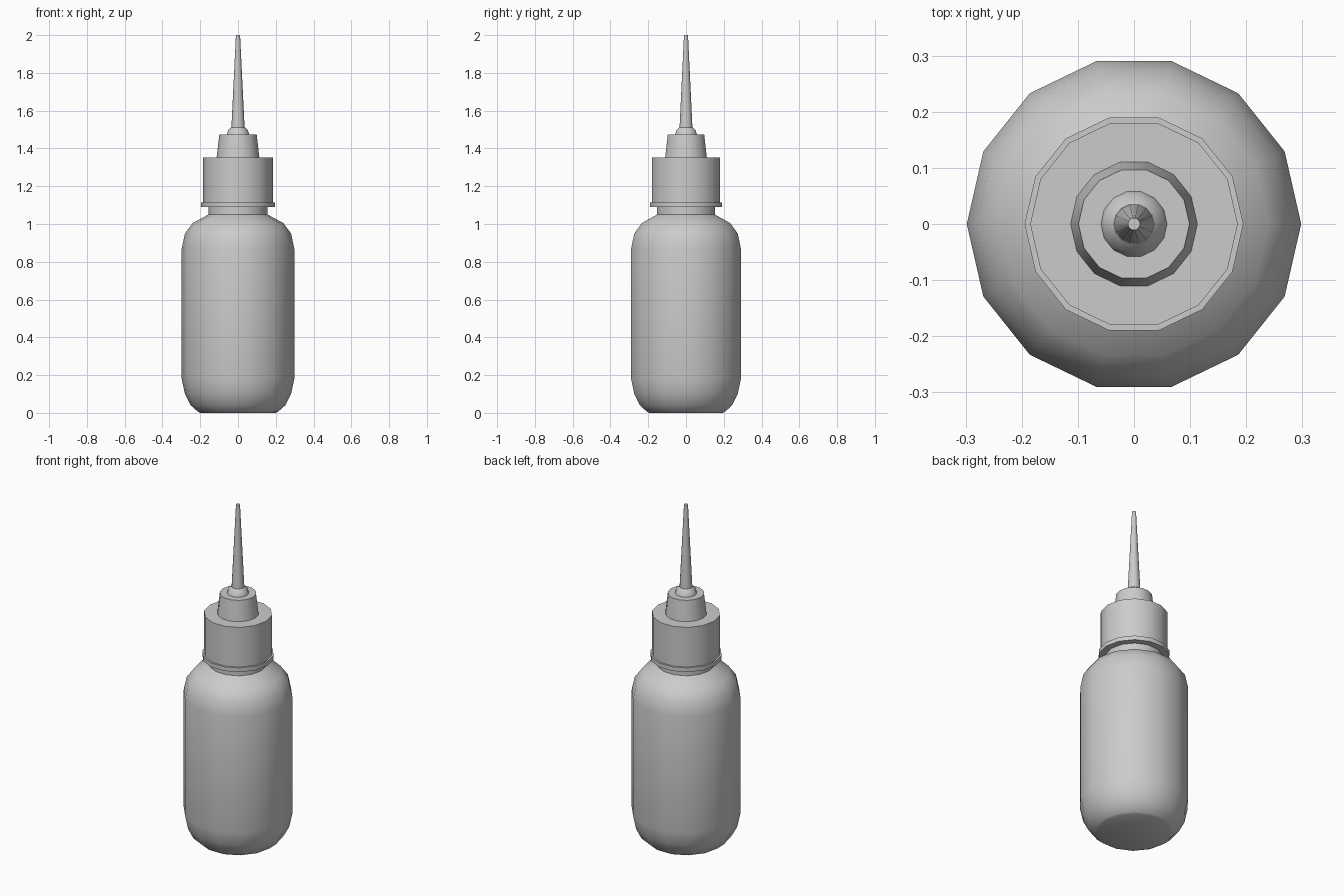
import bpy, bmesh
from math import cos, sin, tau, radians

if "Cube" in bpy.data.objects:
    bpy.data.objects.remove(bpy.data.objects["Cube"])

SIDES = 14


def lathe(name, profile, smooth=35):
    """Revolve (radius, z) points around z, with closed ends."""
    bm = bmesh.new()
    rings = [[bm.verts.new((r * cos(tau * i / SIDES), r * sin(tau * i / SIDES), z))
              for i in range(SIDES)] for r, z in profile]
    for a, b in zip(rings, rings[1:]):
        for i in range(SIDES):
            j = (i + 1) % SIDES
            bm.faces.new((a[i], a[j], b[j], b[i]))
    bm.faces.new(rings[0][::-1])
    bm.faces.new(rings[-1])
    mesh = bpy.data.meshes.new(name)
    bm.to_mesh(mesh)
    bm.free()
    ob = bpy.data.objects.new(name, mesh)
    bpy.context.collection.objects.link(ob)
    bpy.ops.object.select_all(action='DESELECT')
    ob.select_set(True)
    bpy.context.view_layer.objects.active = ob
    bpy.ops.object.shade_smooth_by_angle(angle=radians(smooth))
    return ob


# Rounded bottle with neck
lathe("bottle_body", [(0.2, 0), (0.212, 0.006), (0.25, 0.04), (0.281, 0.1), (0.298, 0.18),
                      (0.298, 0.87), (0.281, 0.95), (0.24, 1.005), (0.157, 1.05),
                      (0.157, 1.1)])
# Screw cap: bottom flange, collar and raised boss
lathe("cap_flange", [(0.195, 1.09), (0.195, 1.115)])
lathe("cap_collar", [(0.185, 1.115), (0.185, 1.352)])
lathe("cap_boss", [(0.113, 1.352), (0.099, 1.473)])
# Nozzle seat and tapered tip
lathe("nozzle_seat", [(0.059, 1.473), (0.053, 1.495), (0.036, 1.512)])
lathe("nozzle_tip", [(0.035, 1.51), (0.011, 2.0)])
